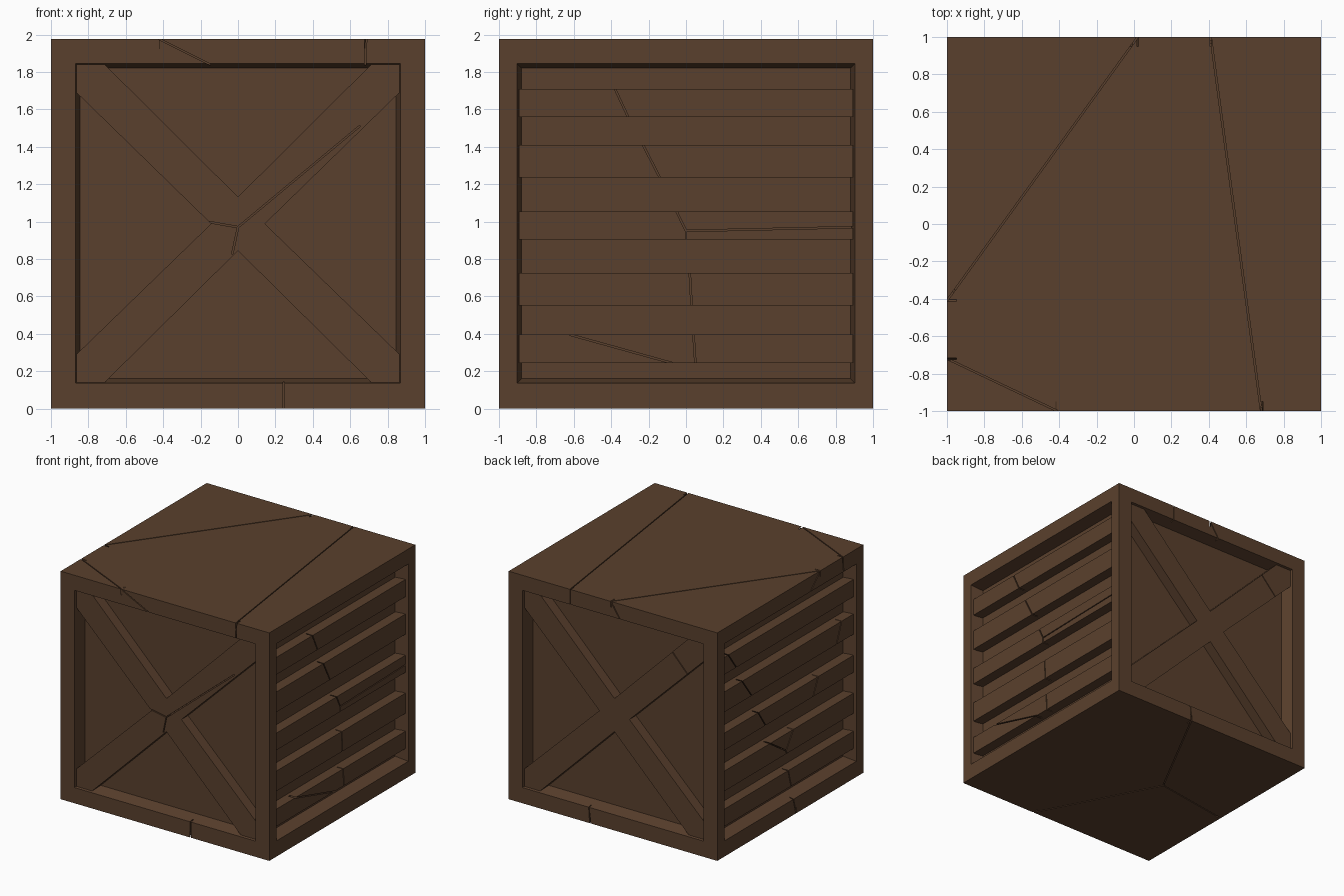
import bpy, bmesh, math
from mathutils import Vector

if "Cube" in bpy.data.objects:
    bpy.data.objects.remove(bpy.data.objects["Cube"])

H = 1.975          # crate height
wood = bpy.data.materials.new("brown wood")
wood.diffuse_color = (0.102, 0.051, 0.026, 1)
wood.use_nodes = True
wood.node_tree.nodes["Principled BSDF"].inputs["Base Color"].default_value = wood.diffuse_color

# (u, v, depth below the face) -> world position, for each side
MAP = {
    "front":  lambda u, v, d: (u, -1 + d, v),
    "back":   lambda u, v, d: (u, 1 - d, v),
    "right":  lambda u, v, d: (1 - d, u, v),
    "left":   lambda u, v, d: (-1 + d, u, v),
    "top":    lambda u, v, d: (u, v, H - d),
    "bottom": lambda u, v, d: (u, v, d),
}


def prism(bm, side, outer, d0, inner, d1):
    f = MAP[side]
    a = [bm.verts.new(f(u, v, d0)) for u, v in outer]
    b = [bm.verts.new(f(u, v, d1)) for u, v in inner]
    n = len(a)
    faces = [bm.faces.new(a), bm.faces.new(b)]
    faces += [bm.faces.new((a[i], a[(i + 1) % n], b[(i + 1) % n], b[i])) for i in range(n)]
    bmesh.ops.recalc_face_normals(bm, faces=faces)


def rect(u, v0, v1):
    return [(-u, v0), (u, v0), (u, v1), (-u, v1)]


def finish(bm, name):
    me = bpy.data.meshes.new(name)
    bm.to_mesh(me)
    bm.free()
    me.materials.append(wood)
    ob = bpy.data.objects.new(name, me)
    bpy.context.collection.objects.link(ob)
    return ob


def cut(ob, cutter):
    m = ob.modifiers.new("cut", "BOOLEAN")
    m.operation, m.solver, m.object, m.use_self = "DIFFERENCE", "EXACT", cutter, True
    cutter.hide_render = True
    cutter.hide_set(True)


def crack_cutter(name, cracks, depth):
    # each crack: side, then a polyline on that side
    bm = bmesh.new()
    for side, *pts in cracks:
        for p, q in zip(pts, pts[1:]):
            p, q = Vector(p), Vector(q)
            t = (q - p).normalized()
            n = Vector((-t.y, t.x)) * 0.004
            p, q = p - t * 0.003, q + t * 0.003
            poly = [p + n, q + n, q - n, p - n]
            prism(bm, side, poly, -0.01, poly, depth)
    return finish(bm, name)


# Body: solid box with four tapered recesses that leave the corner frame
bm = bmesh.new()
prism(bm, "bottom", rect(1, -1, 1), 0, rect(1, -1, 1), H)
body = finish(bm, "crate_body")
bm = bmesh.new()
for side in ("front", "back", "left", "right"):
    w = 0.868 if side in ("front", "back") else 0.903
    e = 0.02 / 0.11 * 0.02
    prism(bm, side, rect(w + e, 0.135 - e, 1.845 + e), -0.02,
          rect(w - 0.023, 0.16, 1.82), 0.11)
cut(body, finish(bm, "recess_cutter"))

# Cracks in the frame, lid and base
cut(body, crack_cutter("frame_crack_cutter", [
    ("top", (0.02, 1), (-1, -0.41)),
    ("top", (0.41, 1), (0.68, -1)),
    ("top", (-1, -0.72), (-0.41, -1)),
    ("bottom", (0.22, 1), (-0.29, 0.03), (-1, -0.08)),
    ("bottom", (-0.29, 0.03), (0.245, -1)),
    ("front", (-0.42, H), (-0.15, 1.84)),
    ("front", (0.685, H), (0.68, 1.84)),
    ("front", (0.245, 0), (0.245, 0.14)),
    ("back", (0.41, H), (0.41, 1.84)),
    ("back", (0.02, H), (-0.07, 1.84)),
    ("back", (0.22, 0), (0.23, 0.14)),
    ("left", (-0.41, H), (-0.27, 1.84)),
    ("left", (-0.72, H), (-0.73, 1.84)),
    ("left", (-0.08, 0), (-0.04, 0.14)),
], 0.05))

# Crossed braces on the front and back, one X outline each
C, R, W, Z0, Z1 = 0.988, 0.144, 0.864, 0.137, 1.843
brace = [(R, C), (W, 1.69), (W, Z1), (0.715, Z1), (0, C + R),
         (-0.715, Z1), (-W, Z1), (-W, 1.69), (-R, C),
         (-W, 0.29), (-W, Z0), (-0.715, Z0), (0, C - R),
         (0.715, Z0), (W, Z0), (W, 0.29)]
brace_cracks = crack_cutter("brace_crack_cutter", [
    ("front", (-0.17, 1.0), (0, 0.97), (0.65, 1.51)),
    ("front", (0, 0.97), (-0.03, 0.83)),
    ("back", (-0.55, 1.69), (-0.72, 1.51)),
], 0.08)
for side in ("front", "back"):
    bm = bmesh.new()
    prism(bm, side, brace, 0.02, brace, 0.12)
    cut(finish(bm, side + "_cross_brace"), brace_cracks)

# Five horizontal slats on the left and right
SLATS = [(0.245, 0.395), (0.55, 0.725), (0.905, 1.053), (1.235, 1.41), (1.56, 1.71)]
slat_cracks = crack_cutter("slat_crack_cutter", [
    ("right", (-0.38, 1.71), (-0.31, 1.56)),
    ("right", (-0.23, 1.41), (-0.14, 1.235)),
    ("right", (-0.05, 1.053), (0, 0.95), (0, 0.905)),
    ("right", (0, 0.95), (0.9, 0.97)),
    ("right", (0.02, 0.725), (0.03, 0.55)),
    ("right", (0.04, 0.395), (0.05, 0.245)),
    ("right", (-0.62, 0.395), (-0.08, 0.245)),
    ("left", (0.82, 1.71), (0.71, 1.56)),
    ("left", (0.63, 1.41), (0.5, 1.235)),
    ("left", (0.41, 1.053), (0.31, 0.905)),
    ("left", (0.25, 0.725), (0.03, 0.58), (-0.07, 0.725)),
    ("left", (0.03, 0.58), (0.02, 0.55)),
    ("left", (0, 0.395), (-0.04, 0.245)),
    ("left", (-0.41, 1.053), (-0.34, 0.905)),
    ("left", (-0.73, 1.41), (-0.66, 1.235)),
], 0.08)
for side in ("left", "right"):
    for i, (z0, z1) in enumerate(SLATS):
        bm = bmesh.new()
        prism(bm, side, rect(0.892, z0, z1), 0.02, rect(0.892, z0, z1), 0.12)
        cut(finish(bm, f"{side}_slat_{i + 1}"), slat_cracks)
